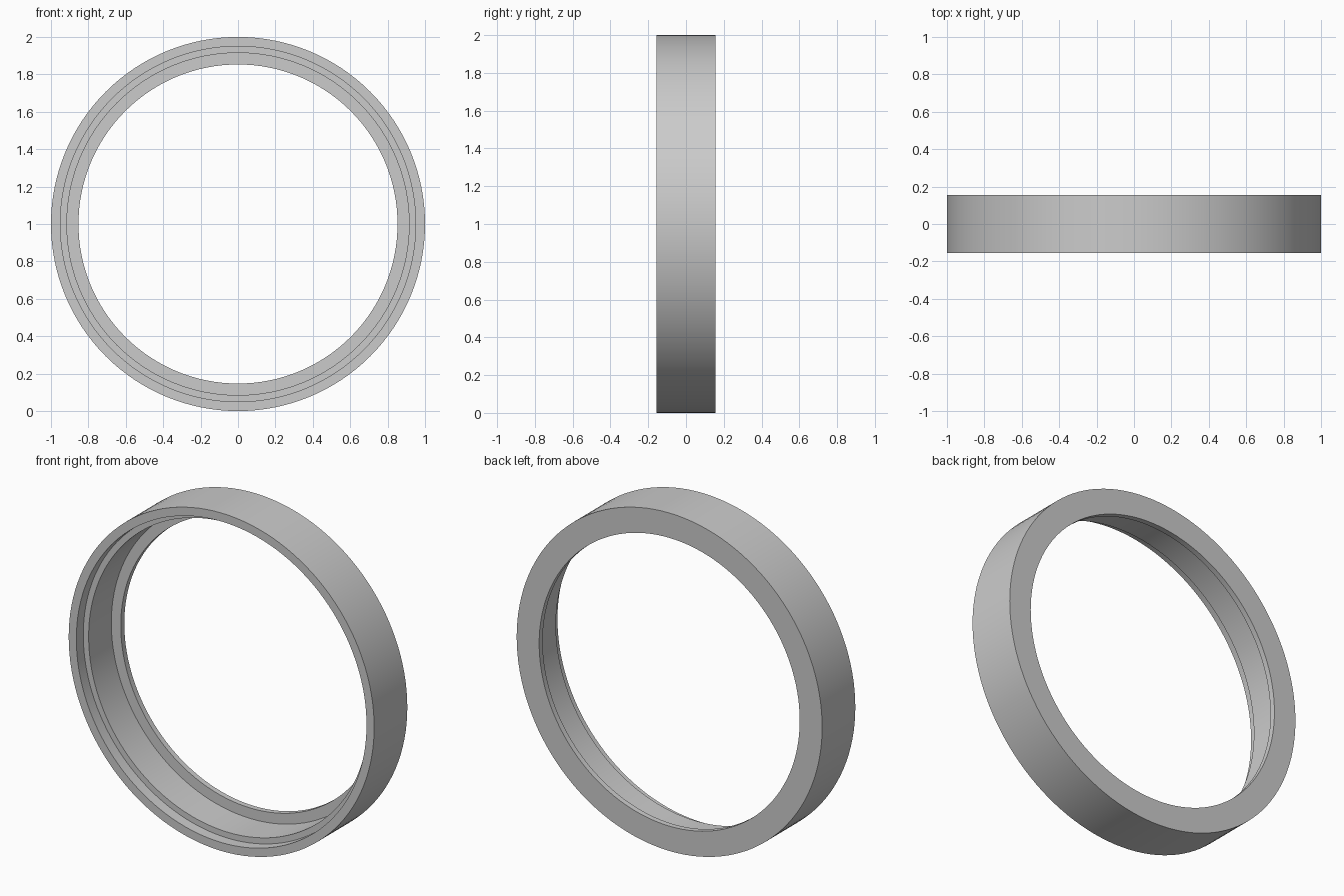
import bpy
import bmesh
import math
from mathutils import Vector

cube = bpy.data.objects.get("Cube")
if cube:
    bpy.data.objects.remove(cube, do_unlink=True)

SEGMENTS = 128
FRONT, BACK = -0.155, 0.155
SHELF, LIP = -0.09, 0.122

# Plain grey material
grey = bpy.data.materials.new("plain grey")
grey.use_nodes = True
colour = (0.6, 0.6, 0.6, 1.0)
grey.diffuse_color = colour
grey.node_tree.nodes["Principled BSDF"].inputs["Base Color"].default_value = colour

# Stepped cross-section as (radius, depth): rim, shelf, bore, back lip
profile = [
    (1.0, FRONT), (0.95, FRONT),
    (0.95, SHELF), (0.915, SHELF),
    (0.915, LIP), (0.853, LIP),
    (0.853, BACK), (1.0, BACK),
]

# Revolve the closed section about the ring's axis
bm = bmesh.new()
verts = [bm.verts.new((r, y, 1.0)) for r, y in profile]
edges = [bm.edges.new((a, b)) for a, b in zip(verts, verts[1:] + verts[:1])]
bmesh.ops.spin(bm, geom=verts + edges, cent=Vector((0, 0, 1)), axis=Vector((0, 1, 0)),
               angle=math.tau, steps=SEGMENTS, use_merge=True)
bmesh.ops.remove_doubles(bm, verts=bm.verts[:], dist=0.0001)
bmesh.ops.recalc_face_normals(bm, faces=bm.faces[:])

mesh = bpy.data.meshes.new("stepped_ring")
bm.to_mesh(mesh)
bm.free()
mesh.materials.append(grey)
ring = bpy.data.objects.new("stepped_ring", mesh)
bpy.context.collection.objects.link(ring)

# Smooth round walls with crisp steps
bpy.ops.object.select_all(action="DESELECT")
ring.select_set(True)
bpy.context.view_layer.objects.active = ring
bpy.ops.object.shade_smooth_by_angle(angle=math.radians(30))
